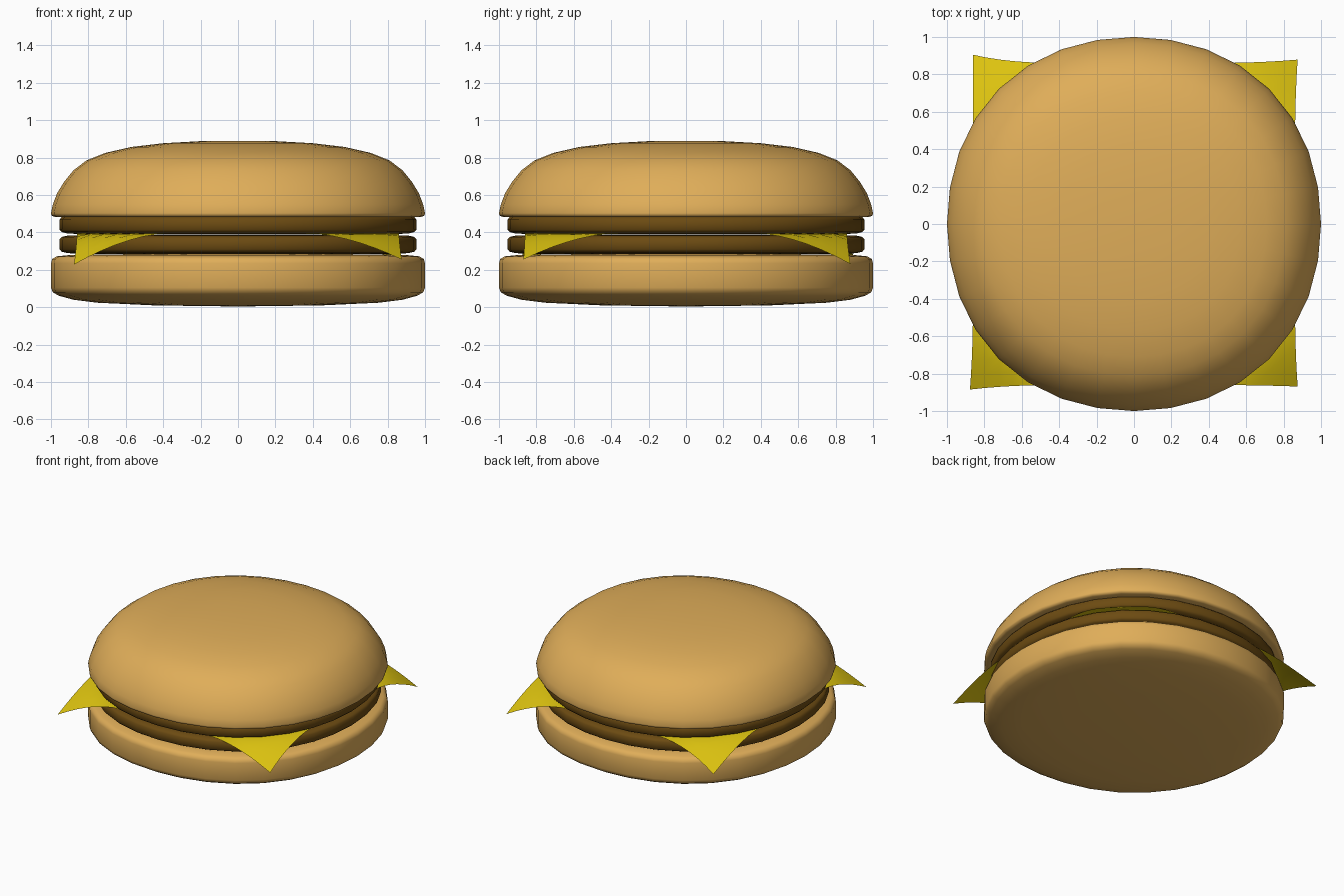
import bpy, bmesh, math

if "Cube" in bpy.data.objects:
    bpy.data.objects.remove(bpy.data.objects["Cube"])


def material(name, rgb):
    m = bpy.data.materials.new(name)
    m.diffuse_color = (*rgb, 1)
    m.use_nodes = True
    m.node_tree.nodes["Principled BSDF"].inputs["Base Color"].default_value = m.diffuse_color
    return m


bun_mat = material("bread", (0.74, 0.42, 0.10))
meat_mat = material("meat", (0.15, 0.07, 0.006))
cheese_mat = material("cheese", (0.74, 0.56, 0.005))


def finish(name, bm, mat):
    bmesh.ops.recalc_face_normals(bm, faces=bm.faces[:])
    me = bpy.data.meshes.new(name)
    bm.to_mesh(me)
    bm.free()
    me.materials.append(mat)
    for p in me.polygons:
        p.use_smooth = True
    ob = bpy.data.objects.new(name, me)
    bpy.context.collection.objects.link(ob)
    return ob


def round_layer(name, profile, mat, sides=32):
    """Revolve (radius, z) points; first and last lie on the axis.
    The outline bulges slightly on the diagonals."""
    bm = bmesh.new()
    rings = []
    for r, z in profile[1:-1]:
        ring = []
        for i in range(sides):
            a = 2 * math.pi * i / sides
            k = r * (1 + 0.011 * (1 - math.cos(4 * a)))
            ring.append(bm.verts.new((k * math.cos(a), k * math.sin(a), z)))
        rings.append(ring)
    for lo, hi in zip(rings, rings[1:]):
        for i in range(sides):
            j = (i + 1) % sides
            bm.faces.new((lo[i], lo[j], hi[j], hi[i]))
    for ring, (_, z) in ((rings[0], profile[0]), (rings[-1], profile[-1])):
        c = bm.verts.new((0, 0, z))
        for i in range(sides):
            bm.faces.new((ring[i], ring[(i + 1) % sides], c))
    return finish(name, bm, mat)


# Bottom bun: a rounded disc
round_layer("bottom_bun", [
    (0, 0.004), (0.45, 0.01), (0.75, 0.024), (0.88, 0.04), (0.96, 0.062),
    (0.99, 0.08), (1, 0.105), (1, 0.235), (0.993, 0.258), (0.97, 0.272),
    (0.9, 0.279), (0.5, 0.285), (0, 0.287)], bun_mat)

# Two thin patties with rounded rims
for name, z in (("lower_patty", 0.285), ("upper_patty", 0.39)):
    round_layer(name, [
        (0, z), (0.8, z), (0.91, z + 0.004), (0.943, z + 0.012),
        (0.955, z + 0.025), (0.955, z + 0.078), (0.943, z + 0.091),
        (0.91, z + 0.098), (0.8, z + 0.1), (0, z + 0.1)], meat_mat)

# Top bun: a low dome with a small rolled lower edge
round_layer("top_bun", [
    (0, 0.485), (0.7, 0.484), (0.93, 0.482), (0.98, 0.483), (0.997, 0.49),
    (1, 0.503), (0.99, 0.55), (0.967, 0.61), (0.93, 0.67), (0.88, 0.732),
    (0.81, 0.785), (0.71, 0.825), (0.57, 0.857), (0.4, 0.877),
    (0.2, 0.888), (0, 0.89)], bun_mat)

# Cheese: a square slice whose corners droop past the patties
corner_tip = {(-1, -1): (0.016, 0.024, 0.165), (1, -1): (0.014, 0.008, 0.138),
              (1, 1): (0.014, 0.018, 0.162), (-1, 1): (0.0, 0.044, 0.14)}
bm = bmesh.new()
bmesh.ops.create_grid(bm, x_segments=24, y_segments=24, size=0.861)
for v in bm.verts:
    x, y, _ = v.co
    sx, sy = (1 if x >= 0 else -1), (1 if y >= 0 else -1)
    dx, dy, drop = corner_tip[(sx, sy)]
    t = max(0, (math.hypot(x, y) - 0.95) / 0.268)
    v.co = (x + sx * dx * t ** 2, y + sy * dy * t ** 2, 0.393 - drop * t ** 1.4)
finish("cheese_slice", bm, cheese_mat)
